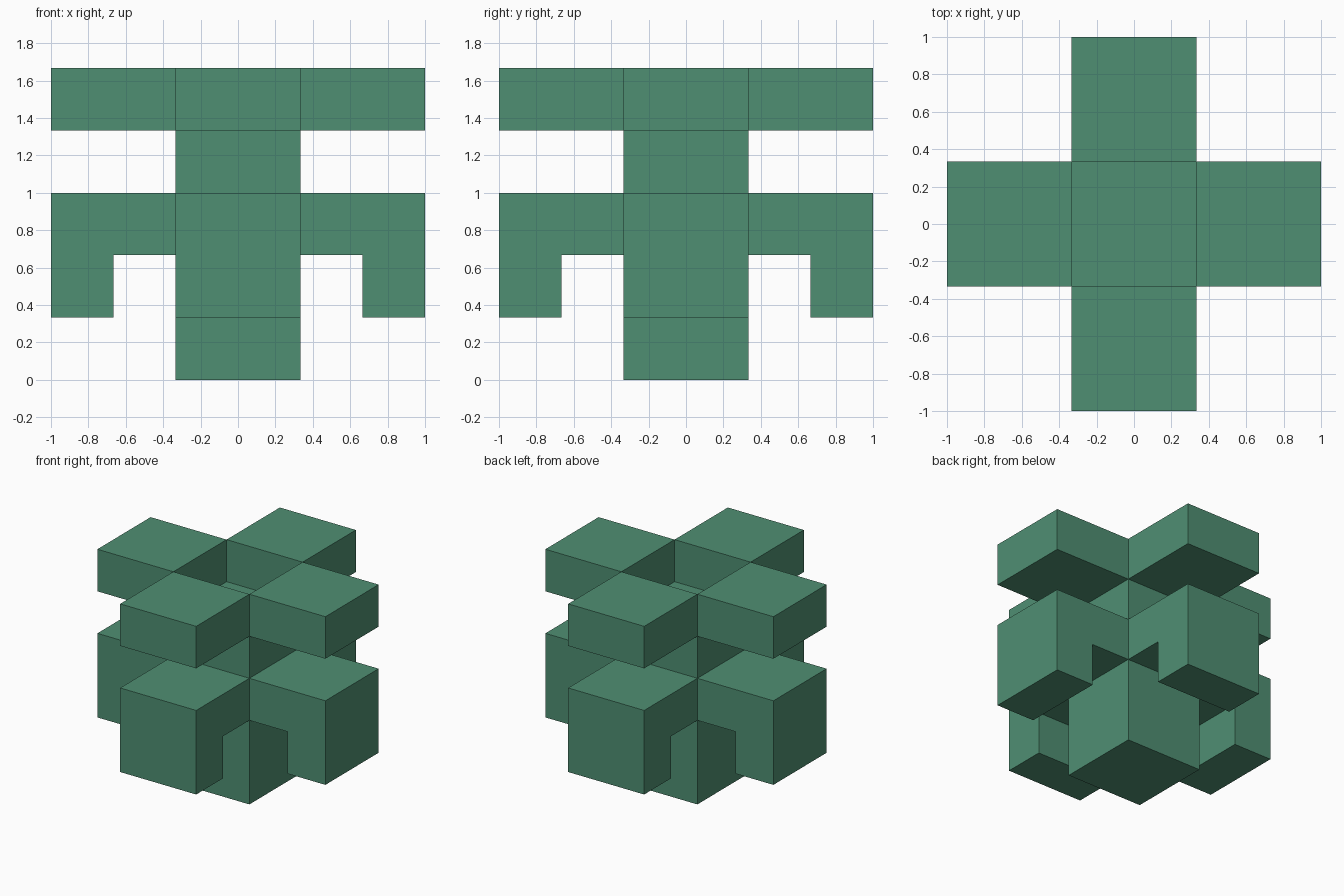
import bpy, bmesh, math
from mathutils import Matrix

if "Cube" in bpy.data.objects:
    bpy.data.objects.remove(bpy.data.objects["Cube"])

U = 1 / 3  # block unit

green = bpy.data.materials.new("leaf_green")
green.diffuse_color = (0.078, 0.275, 0.171, 1)
green.use_nodes = True
green.node_tree.nodes["Principled BSDF"].inputs["Base Color"].default_value = green.diffuse_color


def extrude_profile(name, profile, turn=0):
    """Extrude an (x, z) outline across y from -U to U, then turn it about z."""
    bm = bmesh.new()
    face = bm.faces.new([bm.verts.new((x * U, -U, z * U)) for x, z in profile])
    side = bmesh.ops.extrude_face_region(bm, geom=[face])["geom"]
    verts = [v for v in side if isinstance(v, bmesh.types.BMVert)]
    bmesh.ops.translate(bm, verts=verts, vec=(0, 2 * U, 0))
    bmesh.ops.recalc_face_normals(bm, faces=bm.faces)
    bm.transform(Matrix.Rotation(turn, 4, 'Z'))
    mesh = bpy.data.meshes.new(name)
    bm.to_mesh(mesh)
    bm.free()
    mesh.materials.append(green)
    obj = bpy.data.objects.new(name, mesh)
    bpy.context.collection.objects.link(obj)
    return obj


# Central column, stopping below the top arms so the middle stays open
extrude_profile("column", [(-1, 0), (1, 0), (1, 4), (-1, 4)])

# Four hooked lower arms and four flat upper arms around the column
HOOK = [(1, 2), (2, 2), (2, 1), (3, 1), (3, 3), (1, 3)]
SLAB = [(1, 4), (3, 4), (3, 5), (1, 5)]
for i, side in enumerate(("right", "back", "left", "front")):
    extrude_profile("lower_arm_" + side, HOOK, i * math.pi / 2)
    extrude_profile("upper_arm_" + side, SLAB, i * math.pi / 2)
